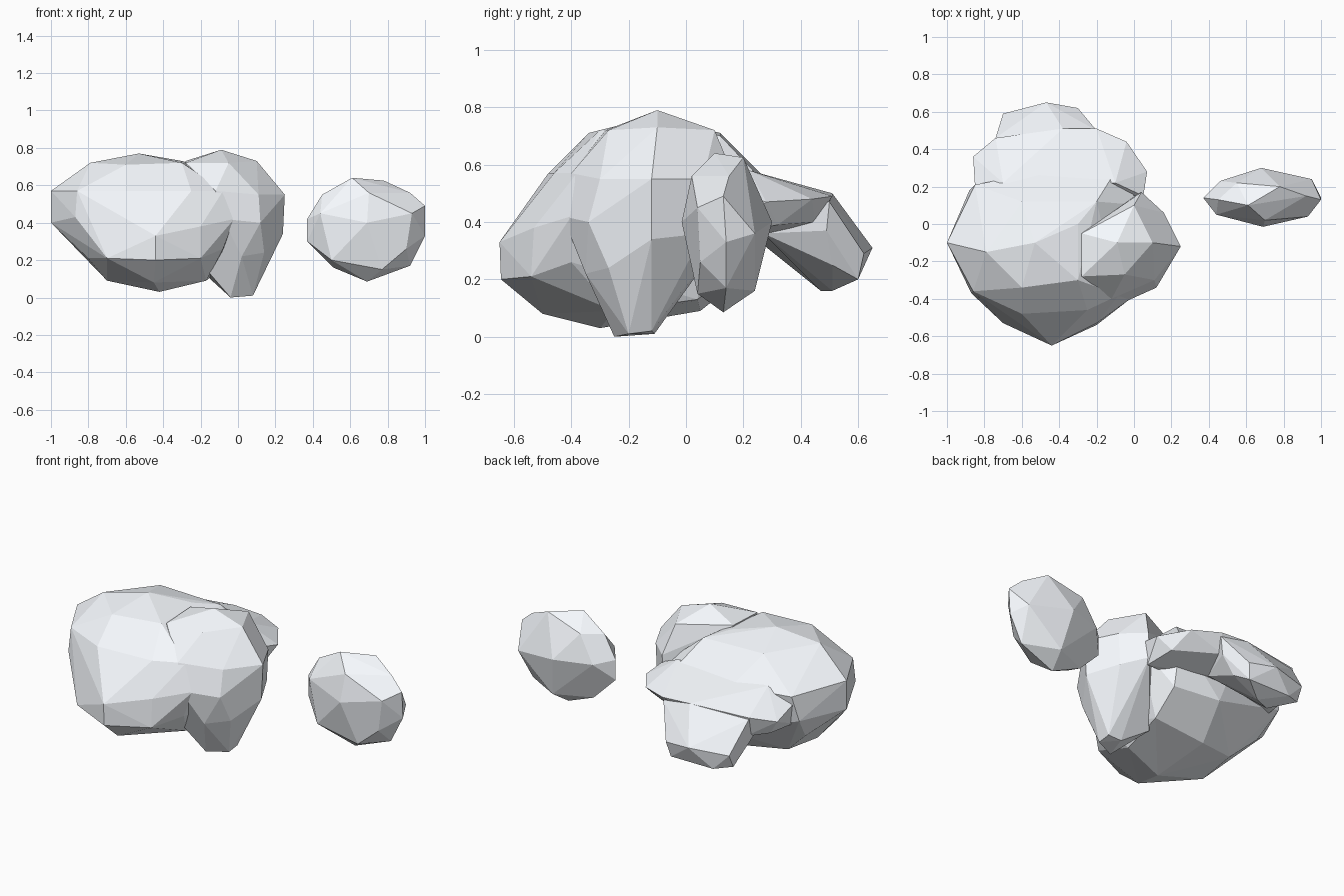
import bpy, bmesh, math

# pale cloud-like colour
pale = bpy.data.materials.new("pale_white")
pale.diffuse_color = (0.93, 0.96, 1.0, 1.0)


def hull(name, points):
    """Faceted rock-like convex part around a few corner points."""
    bm = bmesh.new()
    for p in points:
        bm.verts.new(p)
    bmesh.ops.convex_hull(bm, input=bm.verts[:])
    loose = [v for v in bm.verts if not v.link_faces]
    bmesh.ops.delete(bm, geom=loose, context='VERTS')
    # merge nearly coplanar triangles into larger facets
    bmesh.ops.dissolve_limit(bm, angle_limit=math.radians(5),
                             verts=bm.verts[:], edges=bm.edges[:])
    bmesh.ops.recalc_face_normals(bm, faces=bm.faces[:])
    mesh = bpy.data.meshes.new(name)
    bm.to_mesh(mesh)
    bm.free()
    mesh.materials.append(pale)
    obj = bpy.data.objects.new(name, mesh)
    bpy.context.collection.objects.link(obj)
    return obj


# large left mass, from the underside up to the crown
hull("main_puff", [
    (-.42, -.30, .03), (-.17, -.25, .09), (-.70, -.25, .09), (-.45, -.50, .08),
    (-.45, .05, .09), (-.68, .0, .11), (-.12, .04, .13),
    (-.70, -.53, .21), (-.44, -.645, .20), (-.20, -.54, .21), (-.08, -.40, .26),
    (-.80, -.30, .21), (-.83, .05, .25), (-.40, .25, .25), (-.12, .20, .26),
    (-.44, -.65, .33), (-.20, -.53, .38), (-.02, -.40, .42),
    (-1.0, -.10, .40), (-.87, -.37, .43), (-.88, .18, .40),
    (-1.0, -.10, .57), (-.86, -.36, .57), (-.60, -.48, .57), (-.25, -.46, .57),
    (-.08, -.38, .57), (.04, .10, .50), (-.85, .21, .55), (-.10, .28, .53),
    (-.50, .28, .55),
    (-.79, -.15, .72), (-.60, -.34, .71), (-.30, -.30, .72), (-.53, -.10, .77),
    (-.30, .0, .73), (-.60, .12, .71), (-.20, .12, .70),
])

# right mass, with its low spur touching the ground
hull("right_puff", [
    (-.04, -.25, .0), (.08, -.20, .01), (.0, -.11, .01), (.08, -.12, .02),
    (-.17, -.30, .15), (.02, -.35, .22), (.14, -.27, .24), (-.15, -.05, .10),
    (.24, -.12, .34), (.12, -.34, .40), (-.08, -.43, .42), (.15, .06, .36),
    (.03, .17, .40), (.25, -.12, .55), (.11, -.30, .55), (-.12, -.40, .57),
    (.16, .06, .55), (.04, .17, .55),
    (.10, -.10, .73), (-.05, -.27, .72), (-.28, -.28, .72), (-.09, -.10, .79),
    (.0, .10, .72), (-.28, -.05, .73),
])

# wide thin shelf overhanging at the back
hull("back_shelf", [
    (-.10, .22, .58), (-.70, .22, .58), (-.25, .28, .555), (-.60, .28, .555),
    (.05, .15, .50), (.07, .28, .47), (-.04, .44, .48), (-.20, .51, .49),
    (-.38, .51, .50), (-.74, .46, .49), (-.86, .36, .46), (-.85, .20, .50),
    (-.80, .34, .37), (.0, .32, .39), (-.25, .45, .40), (-.70, .44, .36),
    (.03, .15, .36), (-.82, .15, .36),
])

# drooping lobe behind the shelf
hull("back_lobe", [
    (-.38, .51, .50), (-.20, .50, .47), (-.74, .46, .48), (-.30, .20, .52),
    (-.70, .59, .30), (-.47, .65, .31), (-.30, .62, .29), (-.22, .49, .37),
    (-.28, .51, .25), (-.32, .60, .20), (-.60, .60, .20), (-.70, .55, .22),
    (-.45, .51, .16), (-.55, .47, .16), (-.65, .27, .32), (-.30, .27, .36),
    (-.75, .30, .45),
])

# detached small puff
hull("small_puff", [
    (.69, -.015, .40), (.44, .05, .45), (.50, .04, .20), (.93, .04, .45),
    (.77, .04, .15), (.70, .02, .56), (.90, .05, .26), (.37, .14, .42),
    (.37, .14, .30), (.45, .13, .55), (.61, .10, .64), (.78, .20, .625),
    (.92, .15, .56), (1.0, .13, .49), (1.0, .14, .33), (.92, .14, .17),
    (.69, .13, .085), (.51, .15, .16), (.46, .23, .40), (.55, .22, .56),
    (.68, .30, .40), (.95, .24, .36), (.72, .24, .16),
])
